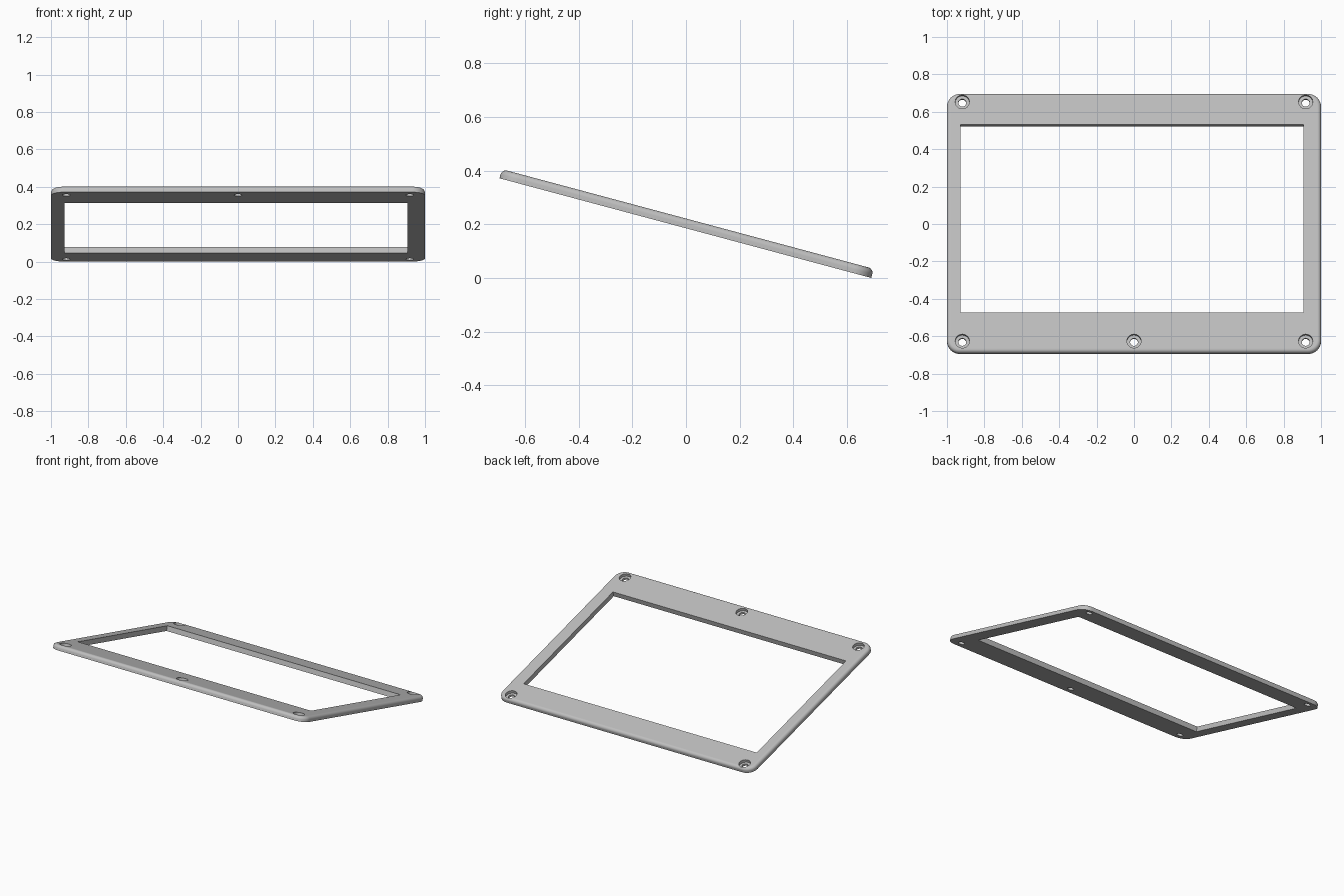
import bpy, bmesh
from math import sin, cos, pi, radians
from mathutils import Matrix, Vector

cube = bpy.data.objects.get("Cube")
if cube:
    bpy.data.objects.remove(cube, do_unlink=True)

LENGTH, THICK, CORNER, FILLET = 1.435, 0.035, 0.07, 0.02
TILT = radians(-15)

grey = bpy.data.materials.new("light grey")
grey.use_nodes = True
colour = (0.52, 0.52, 0.52, 1)
grey.diffuse_color = colour
grey.node_tree.nodes["Principled BSDF"].inputs["Base Color"].default_value = colour


def make_object(name, bm):
    bmesh.ops.recalc_face_normals(bm, faces=bm.faces)
    mesh = bpy.data.meshes.new(name)
    bm.to_mesh(mesh)
    bm.free()
    mesh.materials.append(grey)
    obj = bpy.data.objects.new(name, mesh)
    bpy.context.collection.objects.link(obj)
    return obj


def rounded_loop(bm, inset, z, steps=10):
    """Ring of vertices around a rounded rectangle."""
    r = CORNER - inset
    ring = []
    for k, (sx, sy) in enumerate([(1, 1), (-1, 1), (-1, -1), (1, -1)]):
        for i in range(steps + 1):
            a = pi / 2 * (k + i / steps)
            ring.append(bm.verts.new((sx * (1 - CORNER) + r * cos(a),
                                      sy * (LENGTH / 2 - CORNER) + r * sin(a), z)))
    return ring


def cut(target, cutter):
    mod = target.modifiers.new("cut", "BOOLEAN")
    mod.operation, mod.solver, mod.object = "DIFFERENCE", "EXACT", cutter
    cutter.hide_render = True


def cylinder(name, x, y, z, radius, depth):
    bm = bmesh.new()
    bmesh.ops.create_cone(bm, cap_ends=True, segments=32, radius1=radius, radius2=radius,
                          depth=depth, matrix=Matrix.Translation((x, y, z)))
    return make_object(name, bm)


# Plate with rounded corners and a filleted top edge
bm = bmesh.new()
levels = [(0, -THICK / 2)]
for i in range(9):
    a = pi / 2 * i / 8
    levels.append((FILLET * (1 - cos(a)), THICK / 2 - FILLET + FILLET * sin(a)))
rings = [rounded_loop(bm, *level) for level in levels]
for low, high in zip(rings, rings[1:]):
    for i in range(len(low)):
        j = (i + 1) % len(low)
        bm.faces.new((low[i], low[j], high[j], high[i]))
bm.faces.new(rings[0])
bm.faces.new(rings[-1])
frame = make_object("bezel_frame", bm)

# Window opening, slightly off centre
x0, x1, y0, y1 = -0.928, 0.905, -0.496, 0.543
bm = bmesh.new()
bmesh.ops.create_cube(bm, size=1, matrix=Matrix.Translation(((x0 + x1) / 2, (y0 + y1) / 2, 0))
                      @ Matrix.Diagonal((x1 - x0, y1 - y0, 1, 1)))
cutters = [make_object("window_cutter", bm)]

# Counterbored screw holes
for x, y in [(-0.918, 0.669), (0.918, 0.669), (-0.918, -0.655), (0, -0.655), (0.918, -0.655)]:
    cutters.append(cylinder("screw_hole_cutter", x, y, 0, 0.021, 0.2))
    cutters.append(cylinder("counterbore_cutter", x, y, THICK / 2 - 0.02 + 0.05, 0.038, 0.1))
for cutter in cutters:
    cut(frame, cutter)

# Bake the cuts and drop the helpers
depsgraph = bpy.context.evaluated_depsgraph_get()
baked = bpy.data.meshes.new_from_object(frame.evaluated_get(depsgraph))
frame.modifiers.clear()
frame.data = baked
for cutter in cutters:
    bpy.data.objects.remove(cutter, do_unlink=True)

# Smooth curved sides, keep the flat faces crisp
bpy.ops.object.select_all(action="DESELECT")
frame.select_set(True)
bpy.context.view_layer.objects.active = frame
bpy.ops.object.shade_smooth_by_angle(angle=radians(30))
for face in baked.polygons:
    if abs(face.normal.z) > 0.999:
        face.use_smooth = False

# Tilt down towards the back, then rest on the ground
baked.transform(Matrix.Rotation(TILT, 4, "X"))
ys = [v.co.y for v in baked.vertices]
zs = [v.co.z for v in baked.vertices]
baked.transform(Matrix.Translation(Vector((0, -(min(ys) + max(ys)) / 2, -min(zs)))))
